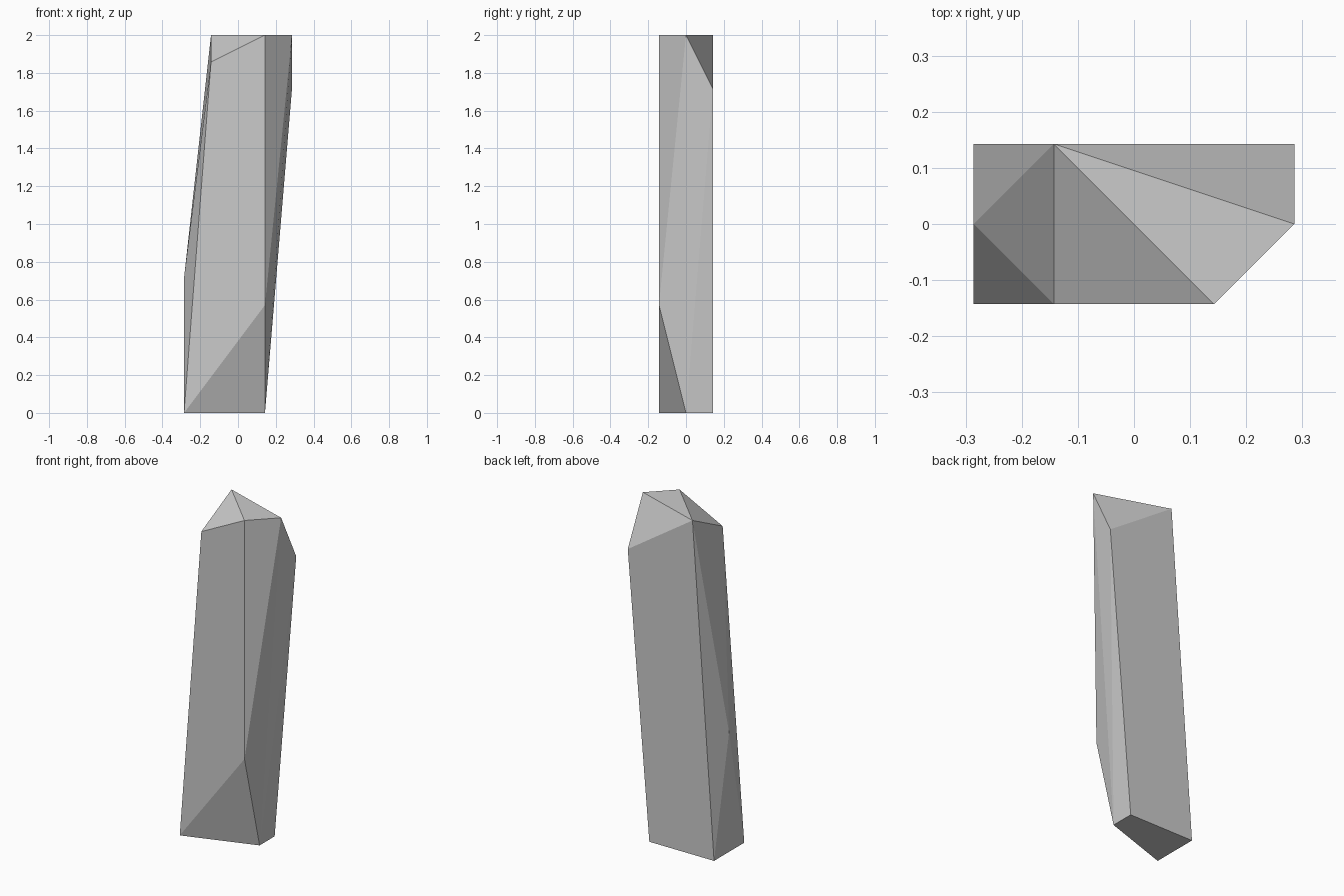
import bpy, bmesh

if "Cube" in bpy.data.objects:
    bpy.data.objects.remove(bpy.data.objects["Cube"])

U = 1 / 7  # the shape sits on a grid of sevenths

# Faceted shard: corners in grid units
base = [(-2, -1, 0), (-2, 1, 0), (1, 1, 0), (1, 0, 0)]
sides = [(-2, 0, 5), (1, -1, 4)]
crown = [(-1, -1, 13), (1, -1, 14), (2, 0, 14), (2, 1, 12), (-1, 1, 14)]

# Wrap the corners in a convex skin
bm = bmesh.new()
for corner in base + sides + crown:
    bm.verts.new([c * U for c in corner])
bmesh.ops.convex_hull(bm, input=bm.verts[:])

# Merge coplanar triangles into clean flat facets
bmesh.ops.dissolve_limit(bm, angle_limit=0.001, verts=bm.verts[:], edges=bm.edges[:])
bmesh.ops.recalc_face_normals(bm, faces=bm.faces[:])

mesh = bpy.data.meshes.new("crystal_shard")
bm.to_mesh(mesh)
bm.free()
bpy.context.collection.objects.link(bpy.data.objects.new("crystal_shard", mesh))
